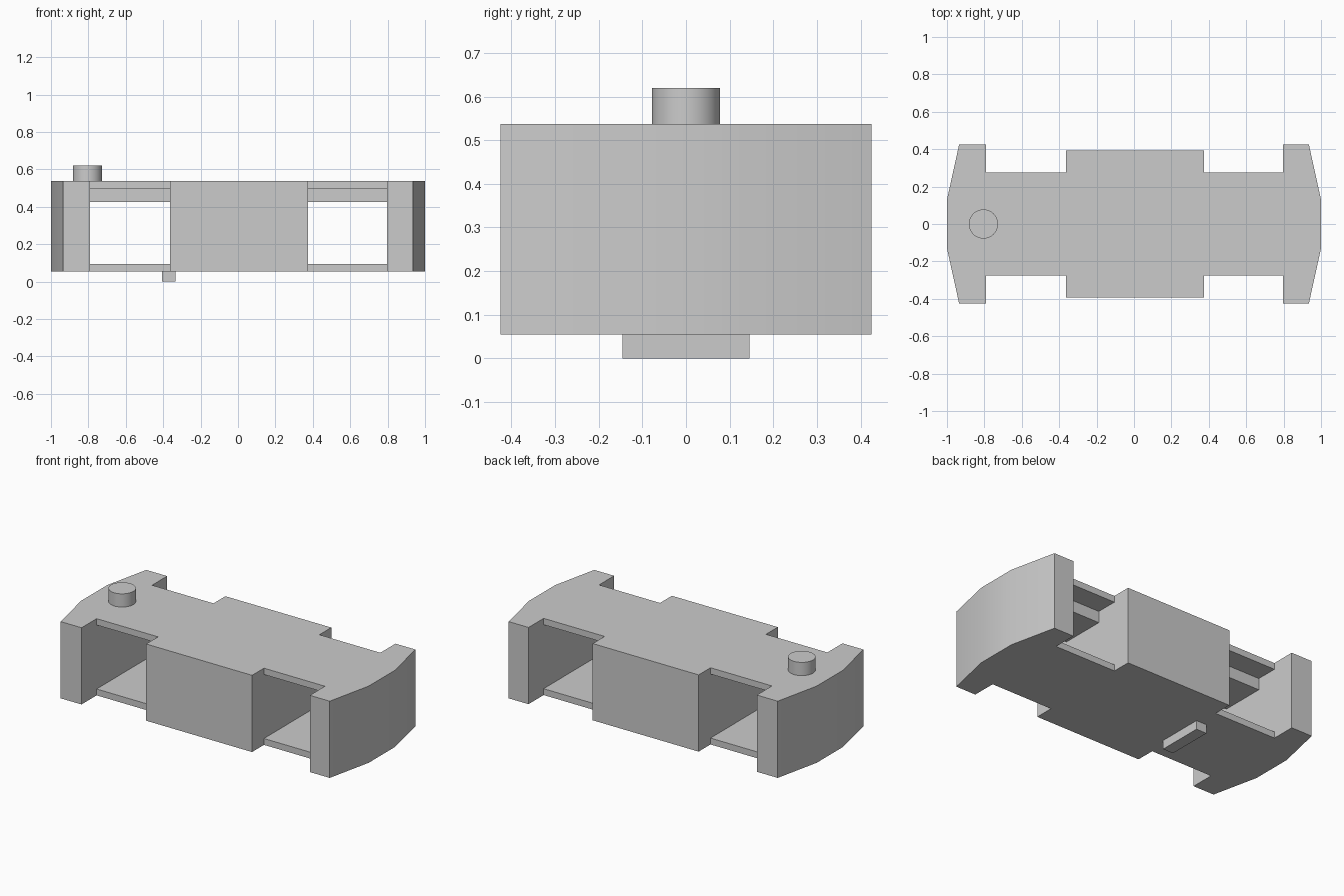
import bpy
import bmesh
import math
from mathutils import Vector

cube = bpy.data.objects.get("Cube")
if cube:
    bpy.data.objects.remove(cube, do_unlink=True)

grey = bpy.data.materials.new("plain grey")
grey.use_nodes = True
colour = (0.6, 0.6, 0.6, 1)
grey.diffuse_color = colour
grey.node_tree.nodes["Principled BSDF"].inputs["Base Color"].default_value = colour


def make_object(name, bm):
    bmesh.ops.recalc_face_normals(bm, faces=bm.faces)
    mesh = bpy.data.meshes.new(name)
    bm.to_mesh(mesh)
    bm.free()
    mesh.materials.append(grey)
    obj = bpy.data.objects.new(name, mesh)
    bpy.context.collection.objects.link(obj)
    return obj


def extrude(name, points, direction):
    """Extrude a closed outline along a direction."""
    bm = bmesh.new()
    face = bm.faces.new([bm.verts.new(p) for p in points])
    ext = bmesh.ops.extrude_face_region(bm, geom=[face])
    verts = [v for v in ext["geom"] if isinstance(v, bmesh.types.BMVert)]
    bmesh.ops.translate(bm, verts=verts, vec=Vector(direction))
    return make_object(name, bm)


def smooth(obj):
    bpy.ops.object.select_all(action="DESELECT")
    obj.select_set(True)
    bpy.context.view_layer.objects.active = obj
    bpy.ops.object.shade_smooth_by_angle(angle=math.radians(30))


BOTTOM, TOP, PLATE = 0.055, 0.537, 0.04
NOTCHES = [(-0.79, -0.363), (0.373, 0.797)]
WAIST, MIDDLE, END = 0.275, 0.393, 0.425

# Body: plan outline with bowed ends, narrow waists and a wide middle
half = [(-1, 0.13), (-0.935, END), (NOTCHES[0][0], END), (NOTCHES[0][0], WAIST),
        (NOTCHES[0][1], WAIST), (NOTCHES[0][1], MIDDLE), (NOTCHES[1][0], MIDDLE),
        (NOTCHES[1][0], WAIST), (NOTCHES[1][1], WAIST), (NOTCHES[1][1], END),
        (0.935, END), (1, 0.13)]
outline = half + [(x, -y) for x, y in reversed(half)]
body = extrude("body", [(x, y, BOTTOM) for x, y in outline], (0, 0, TOP - BOTTOM))

# Openings at both waists, leaving thin plates and a beam under the deck
floor, roof, beam_low, beam_y = BOTTOM + PLATE, TOP - PLATE, 0.425, 0.14
side = [(beam_y, beam_low), (beam_y, roof), (0.5, roof), (0.5, floor)]
profile = side + [(-y, z) for y, z in reversed(side)]
for x0, x1 in NOTCHES:
    cutter = extrude("opening_cutter", [(x0, y, z) for y, z in profile], (x1 - x0, 0, 0))
    cutter.hide_render = True
    cut = body.modifiers.new("opening", "BOOLEAN")
    cut.operation = "DIFFERENCE"
    cut.solver = "EXACT"
    cut.object = cutter
    bpy.context.view_layer.objects.active = body
    bpy.ops.object.modifier_apply(modifier=cut.name)
    bpy.data.objects.remove(cutter, do_unlink=True)
smooth(body)

# Round button on the deck
bm = bmesh.new()
bmesh.ops.create_cone(bm, cap_ends=True, segments=48, radius1=0.078, radius2=0.078, depth=0.083)
button = make_object("button", bm)
button.location = (-0.805, 0, TOP + 0.0415)
smooth(button)

# Tab under the floor
tab = [(-0.405, -0.145, 0), (-0.333, -0.145, 0), (-0.333, 0.145, 0), (-0.405, 0.145, 0)]
extrude("bottom_tab", tab, (0, 0, BOTTOM))
